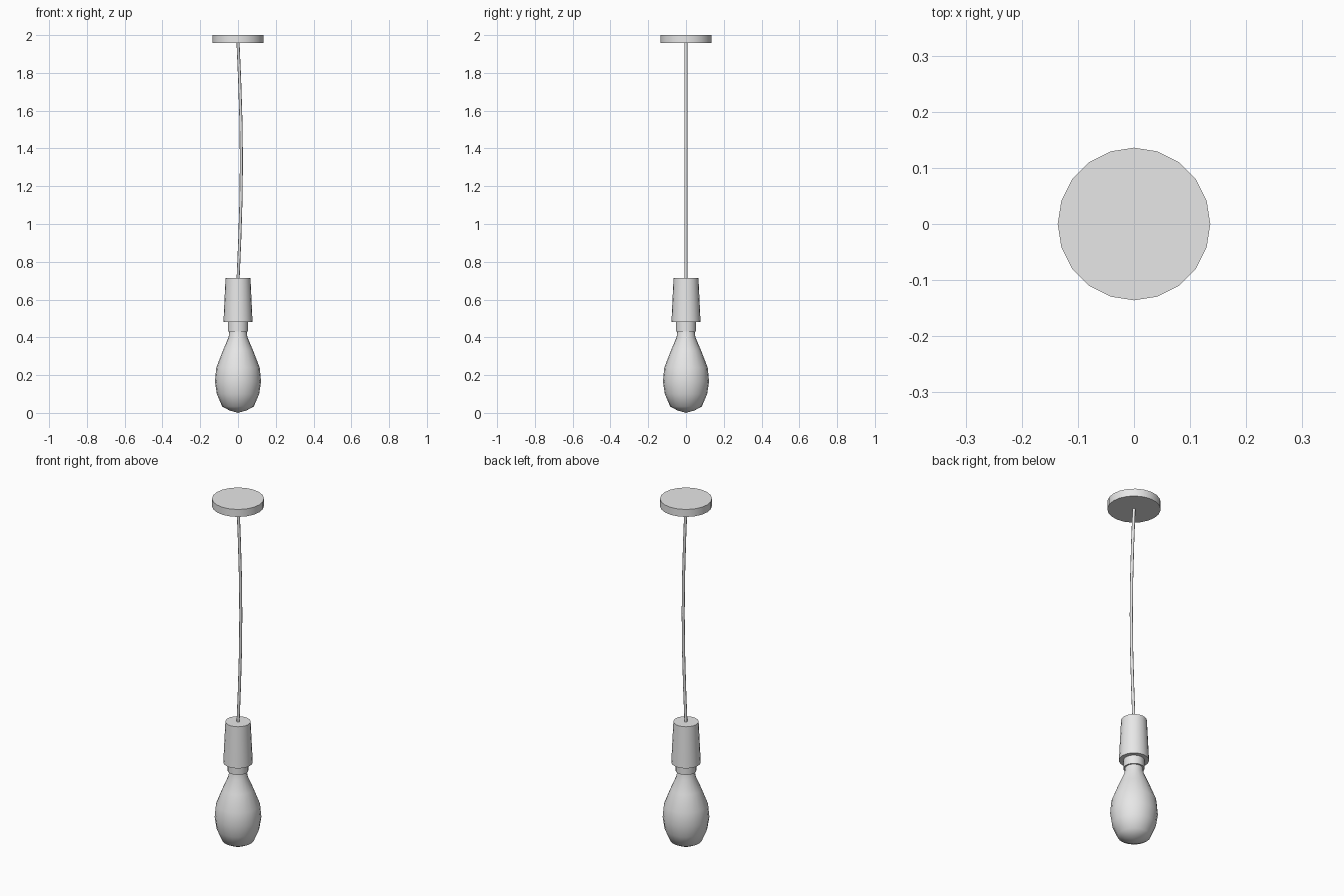
import bpy
import math

if "Cube" in bpy.data.objects:
    bpy.data.objects.remove(bpy.data.objects["Cube"], do_unlink=True)

SIDES = 20

grey = bpy.data.materials.new("light_grey")
grey.use_nodes = True
grey.diffuse_color = (0.8, 0.8, 0.8, 1)
grey.node_tree.nodes["Principled BSDF"].inputs["Base Color"].default_value = (0.8, 0.8, 0.8, 1)


def smooth(obj, angle):
    bpy.ops.object.select_all(action="DESELECT")
    obj.select_set(True)
    bpy.context.view_layer.objects.active = obj
    bpy.ops.object.shade_smooth_by_angle(angle=math.radians(angle))


def lathe(name, profile, angle=35):
    """Turn a bottom-to-top (radius, z) profile about z; radius 0 makes a pole."""
    verts, rings, faces = [], [], []
    for r, z in profile:
        count = SIDES if r > 0 else 1
        rings.append([len(verts) + i for i in range(count)])
        for i in range(count):
            a = math.tau * i / SIDES
            verts.append((r * math.cos(a), r * math.sin(a), z))
    for low, high in zip(rings, rings[1:]):
        for i in range(SIDES):
            j = (i + 1) % SIDES
            if len(low) == 1:
                faces.append((low[0], high[j], high[i]))
            else:
                faces.append((low[i], low[j], high[j], high[i]))
    if len(rings[0]) > 1:
        faces.append(rings[0][::-1])
    faces.append(rings[-1])
    mesh = bpy.data.meshes.new(name)
    mesh.from_pydata(verts, [], faces)
    mesh.materials.append(grey)
    obj = bpy.data.objects.new(name, mesh)
    bpy.context.collection.objects.link(obj)
    smooth(obj, angle)
    return obj


# Ceiling plate, lamp holder and its collar
lathe("ceiling_plate", [(0.136, 1.957), (0.136, 2.0)])
lathe("lamp_holder", [(0.077, 0.48), (0.066, 0.715)])
lathe("bulb_collar", [(0.054, 0.432), (0.054, 0.485)])

# Pear-shaped bulb
lathe("bulb", [(0, 0), (0.045, 0.013), (0.084, 0.034), (0.112, 0.1), (0.122, 0.165),
               (0.115, 0.24), (0.08, 0.33), (0.05, 0.4), (0.045, 0.44)], 60)

# Slightly bowed hanging cord
curve = bpy.data.curves.new("cord", "CURVE")
curve.dimensions = "3D"
curve.bevel_depth = 0.008
curve.bevel_resolution = 2
spline = curve.splines.new("POLY")
STEPS = 6
spline.points.add(STEPS)
for i, p in enumerate(spline.points):
    t = i / STEPS
    p.co = (0.018 * math.sin(math.pi * t), 0, 0.7 + 1.265 * t, 1)
curve.materials.append(grey)
cord = bpy.data.objects.new("cord", curve)
bpy.context.collection.objects.link(cord)
bpy.ops.object.select_all(action="DESELECT")
cord.select_set(True)
bpy.context.view_layer.objects.active = cord
bpy.ops.object.convert(target="MESH")
smooth(bpy.context.object, 60)
